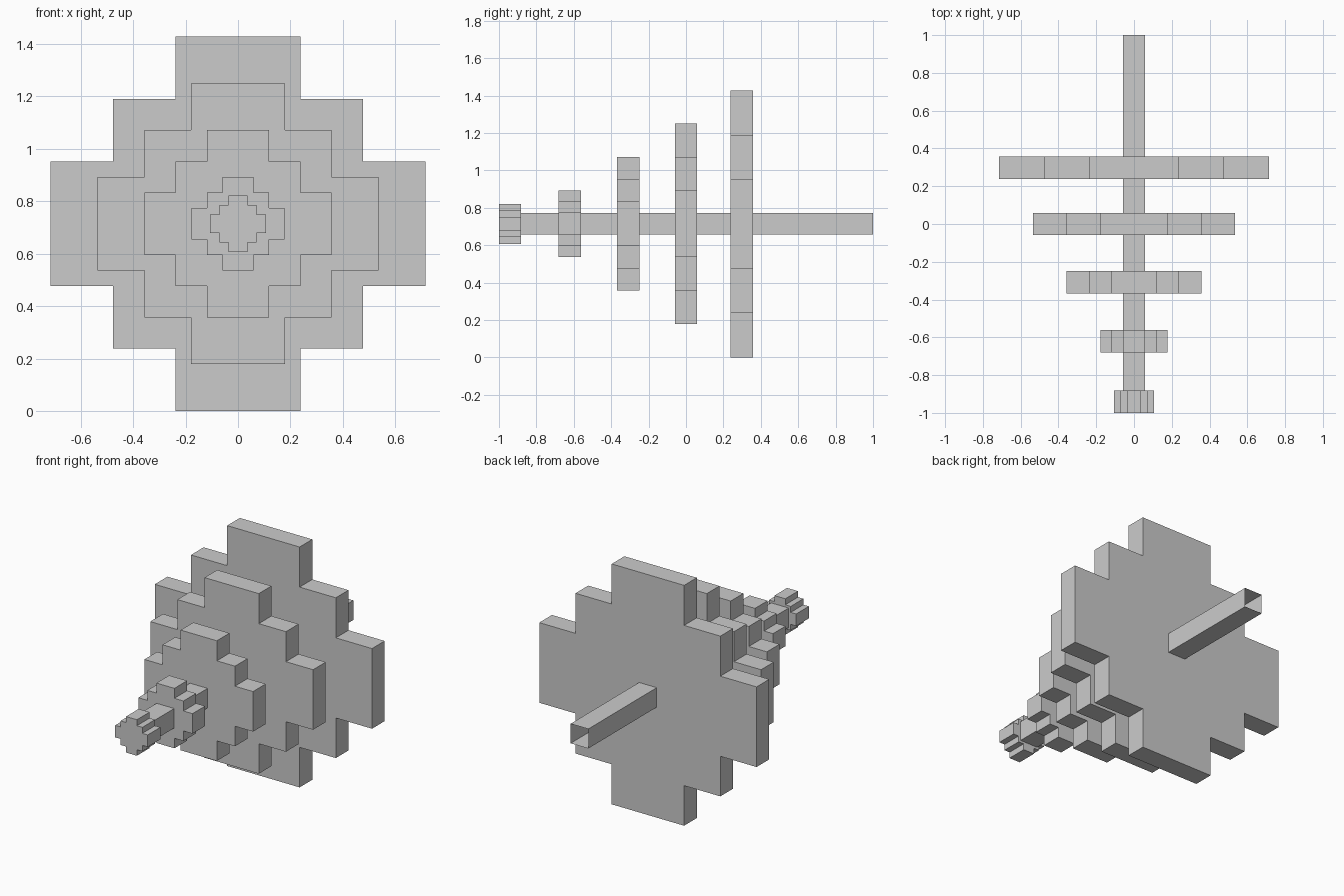
import bpy, bmesh
from mathutils import Vector

if "Cube" in bpy.data.objects:
    bpy.data.objects.remove(bpy.data.objects["Cube"])

CENTRE_Z = 0.714
THICK = 0.119


def make_object(name, bm):
    mesh = bpy.data.meshes.new(name)
    bm.to_mesh(mesh)
    bm.free()
    obj = bpy.data.objects.new(name, mesh)
    bpy.context.collection.objects.link(obj)
    return obj


def extruded(name, outline, y0, y1, capped=True):
    """Extrude an (x, z) outline from y0 to y1."""
    bm = bmesh.new()
    rings = [[bm.verts.new((x, y, z + CENTRE_Z)) for x, z in outline]
             for y in (y0, y1)]
    n = len(outline)
    for i in range(n):
        j = (i + 1) % n
        bm.faces.new((rings[0][i], rings[1][i], rings[1][j], rings[0][j]))
    if capped:
        bm.faces.new(rings[0])
        bm.faces.new(rings[1][::-1])
        bmesh.ops.recalc_face_normals(bm, faces=bm.faces)
    return make_object(name, bm)


def stepped_outline(r):
    """Three-step diamond: one quadrant, turned four times."""
    s = r / 3
    quadrant = [(3 * s, s), (2 * s, s), (2 * s, 2 * s), (s, 2 * s), (s, 3 * s)]
    points = []
    for _ in range(4):
        points += quadrant
        quadrant = [(-z, x) for x, z in quadrant]
    return points


# Stepped plates, shrinking toward the front: (radius, y centre)
plates = [(0.714, 0.298), (0.535, 0.0), (0.357, -0.309),
          (0.178, -0.622), (0.107, -0.9405)]
for i, (radius, y) in enumerate(plates, 1):
    extruded(f"stepped_plate_{i}", stepped_outline(radius),
             y - THICK / 2, y + THICK / 2)

# Square shaft, open at the back end
h = 0.058
extruded("square_shaft", [(h, h), (-h, h), (-h, -h), (h, -h)][::-1][::-1],
         -0.9, 1.0, capped=False)
